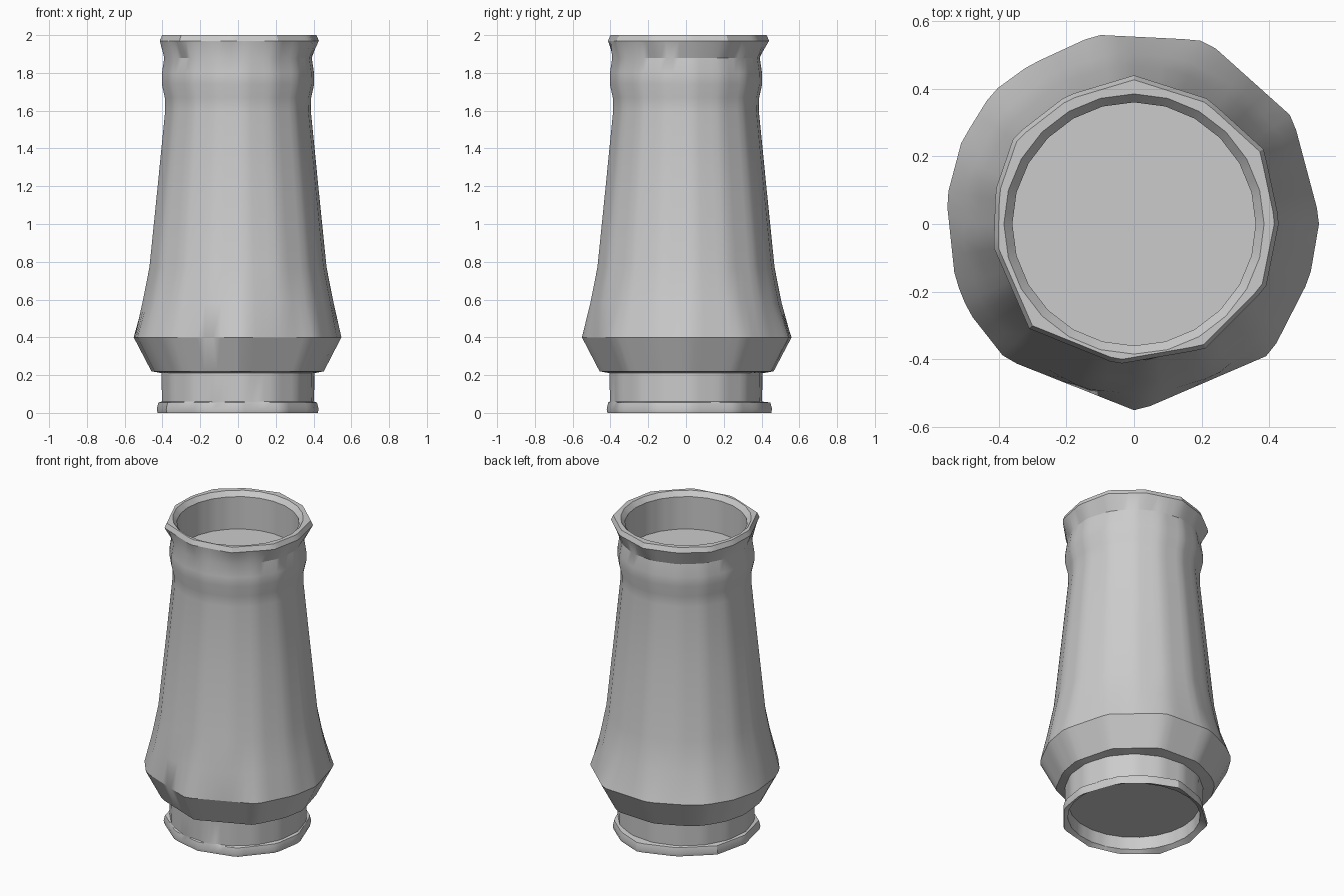
import bpy, bmesh
from math import sin, cos, pi
from mathutils import Vector

if "Cube" in bpy.data.objects:
    bpy.data.objects.remove(bpy.data.objects["Cube"])

N = 72  # samples around each outline


def regular(r, n, turn=0.0):
    return [(r * cos(2 * pi * i / n + turn), r * sin(2 * pi * i / n + turn)) for i in range(n)]


def sample(poly, a):
    """Radius of a polygon outline in direction a."""
    d = Vector((cos(a), sin(a)))
    for p, q in zip(poly, poly[1:] + poly[:1]):
        p, e = Vector(p), Vector(q) - Vector(p)
        det = d.x * e.y - d.y * e.x
        if abs(det) < 1e-9:
            continue
        t = (p.x * e.y - p.y * e.x) / det
        u = (p.x * d.y - p.y * d.x) / det
        if t > 0 and -1e-6 <= u <= 1 + 1e-6:
            return t
    return 0.4


# Hand-hewn outlines: widest part of the body, and the upper rim
wide = [(0.01, -0.555), (0.405, -0.385), (0.52, -0.16), (0.55, 0.015), (0.47, 0.315),
        (0.23, 0.53), (0.19, 0.545), (-0.115, 0.56), (-0.31, 0.47), (-0.42, 0.39),
        (-0.51, 0.245), (-0.555, 0.075), (-0.53, -0.16), (-0.49, -0.26), (-0.38, -0.40)]
rim = [(-0.05, -0.415), (0.21, -0.37), (0.39, -0.19), (0.43, 0.01), (0.385, 0.22),
       (0.22, 0.37), (0.0, 0.44), (-0.2, 0.38), (-0.355, 0.26), (-0.41, 0.1),
       (-0.415, -0.07), (-0.31, -0.31)]
foot = [(0.0, -0.42), (0.24, -0.36), (0.40, -0.17), (0.43, 0.02), (0.34, 0.27), (0.2, 0.39),
        (0.03, 0.46), (-0.2, 0.38), (-0.38, 0.22), (-0.43, 0.0), (-0.38, -0.22), (-0.2, -0.37)]


def loft(name, levels):
    """Skin through (z, outline, scale) levels, capping both ends."""
    bm = bmesh.new()
    rings = []
    for z, poly, s in levels:
        ring = []
        for i in range(N):
            a = 2 * pi * i / N
            r = sample(poly, a) * s
            ring.append(bm.verts.new((r * cos(a), r * sin(a), z)))
        rings.append(ring)
    for lo, hi in zip(rings, rings[1:]):
        for i in range(N):
            j = (i + 1) % N
            bm.faces.new((lo[i], lo[j], hi[j], hi[i]))
    bm.faces.new(rings[0][::-1])
    bm.faces.new(rings[-1])
    bmesh.ops.recalc_face_normals(bm, faces=bm.faces[:])
    me = bpy.data.meshes.new(name)
    bm.to_mesh(me)
    bm.free()
    ob = bpy.data.objects.new(name, me)
    bpy.context.collection.objects.link(ob)
    bpy.ops.object.select_all(action='DESELECT')
    ob.select_set(True)
    bpy.context.view_layer.objects.active = ob
    bpy.ops.object.shade_smooth_by_angle(angle=0.5)
    return ob


circle = regular(1, 24)
neck = regular(1, 16, 0.1)

# One continuous shell, from the recess under the foot to the cup floor in the top
loft("flared_tube", [
    (0.10, circle, 0.385),
    (0.02, circle, 0.39),
    (0.00, foot, 0.99),
    (0.02, foot, 1.0),
    (0.055, foot, 0.98),
    (0.06, neck, 0.405),
    (0.21, neck, 0.408),
    (0.22, wide, 0.83),
    (0.40, wide, 1.0),
    (0.58, neck, 0.51),
    (0.77, neck, 0.472),
    (1.20, neck, 0.428),
    (1.60, neck, 0.388),
    (1.67, neck, 0.39),
    (1.74, neck, 0.406),
    (1.80, neck, 0.405),
    (1.88, neck, 0.393),
    (1.97, rim, 1.0),
    (2.00, rim, 0.97),
    (2.00, circle, 0.385),
    (1.97, circle, 0.36),
    (1.76, circle, 0.36),
])
